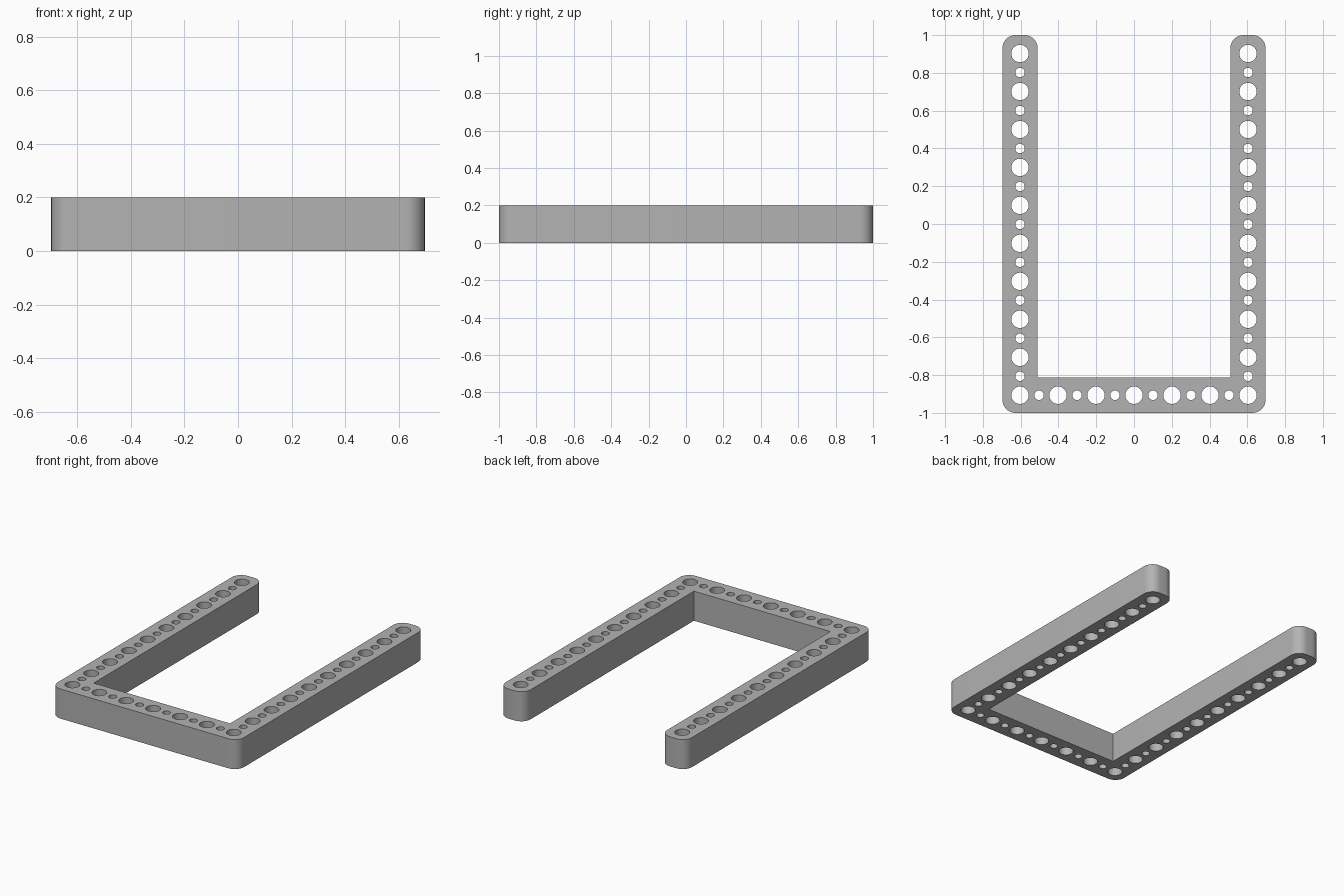
import bpy, bmesh, math

cube = bpy.data.objects.get("Cube")
if cube:
    bpy.data.objects.remove(cube, do_unlink=True)

HALF_W, HALF_L, HEIGHT = 0.697, 1.0, 0.2
ARM, CORNER = 0.187, 0.07
PITCH = 0.201
BIG, SMALL = 0.046, 0.025

grey = bpy.data.materials.new("plain grey")
grey.use_nodes = True
grey.diffuse_color = (0.45, 0.45, 0.45, 1)
grey.node_tree.nodes["Principled BSDF"].inputs["Base Color"].default_value = grey.diffuse_color


def arc(cx, cy, r, start, sweep, steps):
    return [(cx + r * math.cos(start + sweep * i / steps),
             cy + r * math.sin(start + sweep * i / steps)) for i in range(steps + 1)]


def rounded(sx, sy):
    """Rounded outer corner in the quadrant given by the signs."""
    start = {(1, 1): 0, (-1, 1): 1, (-1, -1): 2, (1, -1): 3}[sx, sy] * math.pi / 2
    return arc(sx * (HALF_W - CORNER), sy * (HALF_L - CORNER), CORNER, start, math.pi / 2, 10)


def arm_tip(side):
    """Rounded inner corner at the free end of an arm."""
    start = math.pi / 2 if side > 0 else 0
    return arc(side * (HALF_W - ARM + CORNER), HALF_L - CORNER, CORNER, start, math.pi / 2, 10)


# U-shaped outline, counter-clockwise from the front left corner
inner_x, inner_y = HALF_W - ARM, -HALF_L + ARM
outline = (rounded(1, -1) + rounded(1, 1) + arm_tip(1)
           + [(inner_x, inner_y), (-inner_x, inner_y)]
           + arm_tip(-1) + rounded(-1, 1) + rounded(-1, -1))

# Alternating large and small through holes along the arms and the crossbar
holes = []
row_x, row_y = HALF_W - ARM / 2, -HALF_L + ARM / 2
for i in range(19):
    radius = SMALL if i % 2 else BIG
    holes += [(side * row_x, row_y + i * PITCH / 2, radius) for side in (-1, 1)]
for i in range(1, 12):
    holes.append((-row_x + i * row_x / 6, row_y, SMALL if i % 2 else BIG))

# Filled flat curve with the holes as inner loops, extruded to full height
curve = bpy.data.curves.new("frame_profile", "CURVE")
curve.dimensions = "2D"
curve.fill_mode = "BOTH"
curve.extrude = HEIGHT / 2
loops = [outline] + [arc(x, y, r, 0, math.tau, 32)[:-1] for x, y, r in holes]
for points in loops:
    spline = curve.splines.new("POLY")
    spline.points.add(len(points) - 1)
    for point, (x, y) in zip(spline.points, points):
        point.co = (x, y, HEIGHT / 2, 1)
    spline.use_cyclic_u = True

profile = bpy.data.objects.new("frame_profile", curve)
bpy.context.collection.objects.link(profile)
bpy.context.view_layer.update()
mesh = bpy.data.meshes.new_from_object(profile.evaluated_get(bpy.context.evaluated_depsgraph_get()))
bpy.data.objects.remove(profile, do_unlink=True)

# Weld caps to walls and set the frame on the floor
bm = bmesh.new()
bm.from_mesh(mesh)
bmesh.ops.remove_doubles(bm, verts=bm.verts, dist=0.0005)
base = min(v.co.z for v in bm.verts)
bmesh.ops.translate(bm, verts=bm.verts, vec=(0, 0, -base))
bmesh.ops.recalc_face_normals(bm, faces=bm.faces)
bm.to_mesh(mesh)
bm.free()
mesh.materials.clear()
mesh.materials.append(grey)

frame = bpy.data.objects.new("perforated_u_frame", mesh)
bpy.context.collection.objects.link(frame)
bpy.context.view_layer.objects.active = frame
frame.select_set(True)
bpy.ops.object.shade_smooth_by_angle(angle=math.radians(30))
